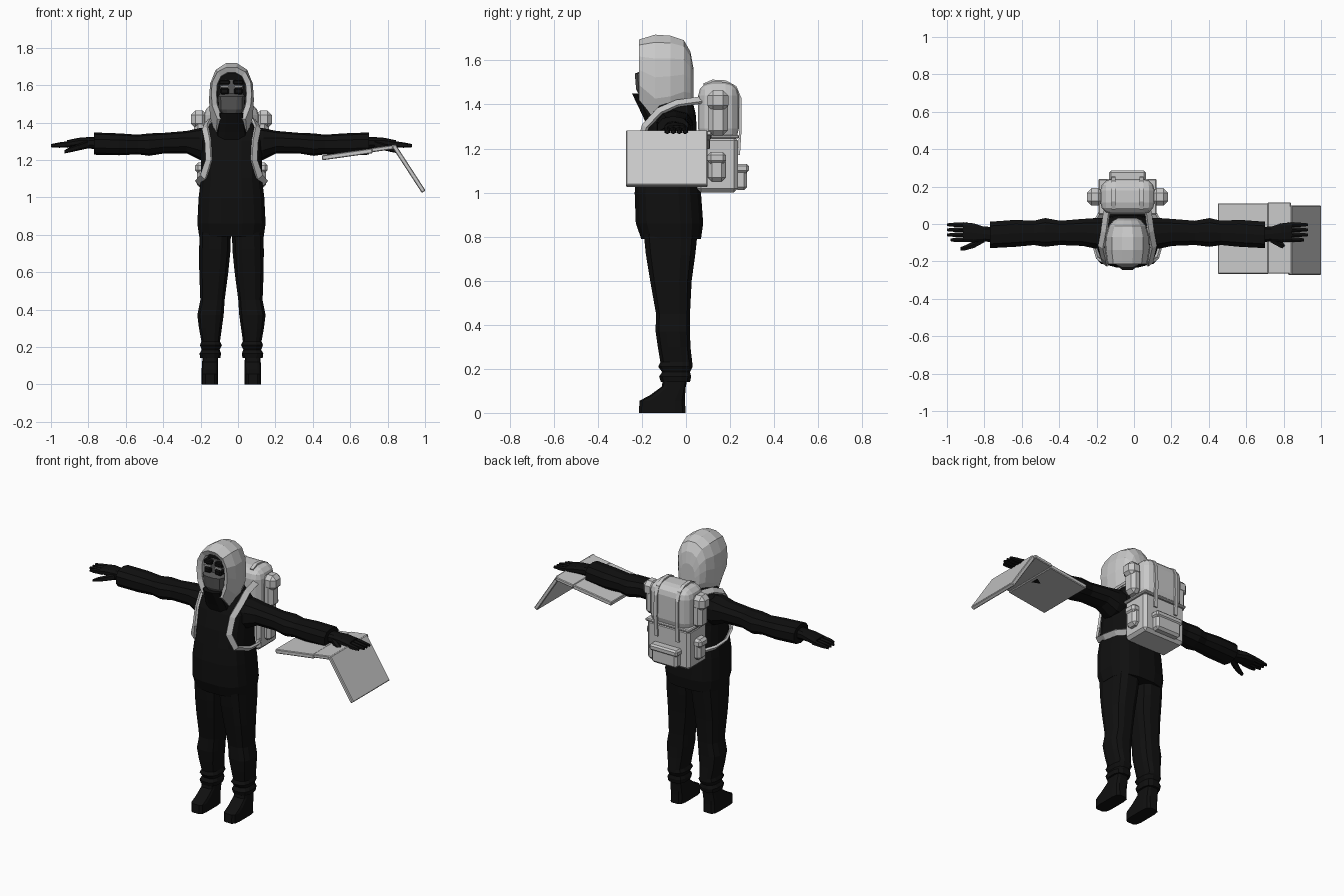
import bpy, bmesh, math
from mathutils import Vector, Matrix

if "Cube" in bpy.data.objects:
    bpy.data.objects.remove(bpy.data.objects["Cube"], do_unlink=True)

CX = -0.035          # body centre line
SIDES = ((1, "left"), (-1, "right"))


def material(name, value):
    m = bpy.data.materials.new(name)
    colour = (value, value, value, 1)
    m.diffuse_color = colour
    m.use_nodes = True
    bsdf = m.node_tree.nodes["Principled BSDF"]
    bsdf.inputs["Base Color"].default_value = colour
    bsdf.inputs["Roughness"].default_value = 0.9
    return m


BLACK = material("black cloth", 0.005)
LIGHT = material("light grey canvas", 0.58)
GREY = material("dark grey mask", 0.09)
WHITE = material("pale eyes", 0.7)


def finish(name, bm, *mats):
    bmesh.ops.recalc_face_normals(bm, faces=bm.faces)
    mesh = bpy.data.meshes.new(name)
    bm.to_mesh(mesh)
    bm.free()
    for m in mats:
        mesh.materials.append(m)
    ob = bpy.data.objects.new(name, mesh)
    bpy.context.collection.objects.link(ob)
    return ob


def skin(name, rings, *mats):
    """Join closed rings of points and cap both ends."""
    bm = bmesh.new()
    rows = [[bm.verts.new(p) for p in ring] for ring in rings]
    n = len(rows[0])
    for a, b in zip(rows, rows[1:]):
        for i in range(n):
            j = (i + 1) % n
            bm.faces.new((a[i], a[j], b[j], b[i]))
    first = bm.faces.new(rows[0])
    bm.faces.new(rows[-1])
    first.material_index = len(mats) - 1
    return finish(name, bm, *mats)


def rounded(a0, a1, b0, b1, n, power):
    pts = []
    for i in range(n):
        t = math.tau * (i + 0.5) / n
        c, s = math.cos(t), math.sin(t)
        u = math.copysign(abs(c) ** power, c)
        v = math.copysign(abs(s) ** power, s)
        pts.append(((a0 + a1 + (a1 - a0) * u) / 2, (b0 + b1 + (b1 - b0) * v) / 2))
    return pts


def upright(name, rows, mat, side=1, n=12, power=0.7):
    """Rows: height, inner and outer offset from the centre line, front, back."""
    skin(name, [[(CX + side * a, b, z) for a, b in rounded(*r, n, power)]
                for z, *r in rows], mat)


def sideways(name, rows, mat, side=1, n=10, power=0.8):
    """Rows: offset from the centre line, front, back, bottom, top."""
    skin(name, [[(CX + side * d, a, b) for a, b in rounded(*r, n, power)]
                for d, *r in rows], mat)


def box(name, lo, hi, mat, bevel=0.0, tilt=0.0, segments=1):
    lo, hi = Vector(lo), Vector(hi)
    bm = bmesh.new()
    bmesh.ops.create_cube(bm, size=1)
    bmesh.ops.scale(bm, vec=hi - lo, verts=bm.verts)
    if bevel:
        bmesh.ops.bevel(bm, geom=bm.edges[:], offset=bevel, segments=segments,
                        profile=0.5, affect='EDGES')
    bmesh.ops.transform(bm, verts=bm.verts, matrix=Matrix.Translation((lo + hi) / 2)
                        @ Matrix.Rotation(tilt, 4, 'Y'))
    return finish(name, bm, mat)


def ribbon(name, path, width, centre, mat, thick=0.014):
    """Flat band along a path, facing away from a centre point."""
    bm = bmesh.new()
    path = [Vector(p) for p in path]
    pairs = []
    for i, p in enumerate(path):
        tangent = path[min(i + 1, len(path) - 1)] - path[max(i - 1, 0)]
        across = tangent.cross(p - Vector(centre)).normalized() * width / 2
        pairs.append((bm.verts.new(p - across), bm.verts.new(p + across)))
    for a, b in zip(pairs, pairs[1:]):
        bm.faces.new((a[0], a[1], b[1], b[0]))
    ob = finish(name, bm, mat)
    mod = ob.modifiers.new("thickness", 'SOLIDIFY')
    mod.thickness, mod.offset = thick, 0


# Jacket and collar
upright("jacket", [
    (0.79, -.175, .175, -.205, .07), (0.86, -.185, .185, -.23, .08),
    (1.0, -.178, .178, -.235, .07), (1.1, -.165, .165, -.225, .06),
    (1.2, -.165, .165, -.21, .05), (1.3, -.17, .17, -.185, .05),
    (1.36, -.15, .15, -.16, .045), (1.42, -.09, .09, -.15, .03)], BLACK, n=16)
upright("collar", [
    (1.28, -.1, .1, -.17, .03), (1.35, -.09, .09, -.2, .02),
    (1.45, -.072, .072, -.248, -.02)], BLACK)

for side, word in SIDES:
    # Trousers with gathered cuffs
    upright(word + "_trouser_leg", [
        (.86, .0, .17, -.2, .06), (.72, .003, .175, -.185, .045),
        (.6, .015, .174, -.165, .028), (.45, .035, .168, -.138, .02),
        (.37, .04, .184, -.14, .02), (.3, .05, .175, -.13, .022),
        (.23, .06, .162, -.118, .03), (.21, .05, .17, -.128, .032),
        (.185, .062, .16, -.11, .02), (.165, .054, .172, -.124, .025),
        (.14, .058, .168, -.115, .02)], BLACK, side)
    # Boots
    upright(word + "_boot", [
        (.17, .072, .155, -.105, .01), (.12, .07, .157, -.11, .0),
        (.08, .07, .16, -.165, -.003), (.055, .07, .16, -.213, -.003),
        (0, .07, .16, -.215, .0)], BLACK, side, power=.45)
    # Sleeve
    sideways(word + "_sleeve", [
        (.08, -.14, .035, 1.2, 1.38), (.17, -.135, .035, 1.2, 1.37),
        (.24, -.12, .03, 1.235, 1.355), (.36, -.115, .02, 1.235, 1.345),
        (.44, -.125, .035, 1.222, 1.342), (.5, -.115, .02, 1.23, 1.335),
        (.6, -.125, .025, 1.225, 1.342), (.735, -.132, .015, 1.228, 1.347)],
        BLACK, side)
    # Hand, fingers and thumb
    sideways(word + "_palm", [
        (.7, -.1, -.015, 1.255, 1.325), (.77, -.095, -.012, 1.262, 1.322),
        (.82, -.1, .005, 1.268, 1.318), (.88, -.098, .012, 1.265, 1.305)],
        BLACK, side)
    for k in range(4):
        y = -.098 + k * .027
        tip = .945 if k == 0 else .965
        sideways(f"{word}_finger_{k + 1}", [
            (.86, y, y + .028, 1.268, 1.302), (.92, y, y + .026, 1.265, 1.294),
            (tip, y + .005, y + .021, 1.268, 1.285)], BLACK, side, n=6)
    sideways(word + "_thumb", [
        (.765, -.1, -.06, 1.262, 1.305), (.82, -.13, -.088, 1.25, 1.285),
        (.865, -.142, -.112, 1.24, 1.268), (.892, -.142, -.122, 1.235, 1.252)],
        BLACK, side, n=6)
    # Shoulder strap, passing over the chest and under the arm
    ribbon(word + "_shoulder_strap", [(CX + side * d, y, z) for d, y, z in (
        (.11, .07, 1.42), (.125, -.04, 1.405), (.14, -.12, 1.37), (.125, -.185, 1.3),
        (.12, -.212, 1.2), (.15, -.185, 1.11), (.178, -.09, 1.08),
        (.172, .0, 1.07), (.13, .07, 1.06))], .036, (CX, -.06, 1.24), LIGHT)

# Hood, with a rim around a dark opening
ARCH = ((-.7, 0), (-.95, .25), (-1, .5), (-.95, .72), (-.7, .91), (-.25, 1))
ARCH += tuple((-u, v) for u, v in reversed(ARCH))
skin("hood", [[(CX + u * w, y, lo + v * (hi - lo)) for u, v in ARCH]
              for y, w, lo, hi in (
    (-.165, .078, 1.45, 1.665), (-.2, .08, 1.44, 1.668), (-.213, .108, 1.42, 1.695),
    (-.14, .12, 1.33, 1.717), (-.07, .118, 1.345, 1.712), (-.01, .1, 1.38, 1.692),
    (.02, .075, 1.39, 1.64), (.033, .05, 1.41, 1.57))], LIGHT, BLACK)

# Face: mask, brow band, goggles and eyes
upright("face_mask", [
    (1.445, -.05, .05, -.215, -.1), (1.47, -.07, .07, -.228, -.1),
    (1.54, -.074, .074, -.234, -.1), (1.555, -.06, .06, -.2, -.1)], GREY)
upright("brow_band", [(1.55, -.066, .066, -.195, -.1), (1.61, -.062, .062, -.192, -.1),
                      (1.63, -.04, .04, -.18, -.1)], GREY)
for side, word in SIDES:
    x = CX + side * .037
    box(word + "_goggle", (x - .024, -.21, 1.55), (x + .024, -.16, 1.585), BLACK, .008)
    box(word + "_eye", (x - .022, -.206, 1.589), (x + .022, -.197, 1.597), WHITE)
    box(word + "_brow", (x - .028, -.204, 1.603), (x + .028, -.17, 1.628), BLACK, .005)

# Backpack
box("backpack_base", (-.185, .05, 1.0), (.115, .235, 1.255), LIGHT, .018)
box("backpack_top", (-.18, .055, 1.23), (.11, .24, 1.5), LIGHT, .06, segments=3)
box("backpack_seam", (-.19, .05, 1.245), (.12, .241, 1.262), LIGHT, .005)
box("back_pocket", (-.125, .22, 1.012), (.055, .278, 1.12), LIGHT, .014)
box("back_pocket_flap", (-.133, .22, 1.09), (.063, .285, 1.13), LIGHT, .01)
for side, word in SIDES:
    def pouch(name, d0, d1, y0, y1, z0, z1, bevel):
        xs = sorted((CX + side * d0, CX + side * d1))
        box(f"{word}_{name}", (xs[0], y0, z0), (xs[1], y1, z1), LIGHT, bevel)
    pouch("upper_pouch", .13, .2, .1, .19, 1.26, 1.43, .022)
    pouch("upper_pouch_flap", .13, .217, .098, .192, 1.37, 1.465, .025)
    pouch("lower_pouch", .13, .185, .1, .18, 1.05, 1.18, .018)
    pouch("lower_pouch_flap", .13, .194, .098, .182, 1.13, 1.185, .015)
    # Lid straps over the top and down the back
    x = CX + side * .075
    ribbon(word + "_lid_strap", [(x, y, z) for y, z in (
        (.08, 1.49), (.12, 1.508), (.18, 1.505), (.225, 1.48), (.246, 1.43),
        (.248, 1.3), (.24, 1.17))], .022, (x, .12, 1.3), LIGHT, .01)

# Folding computer resting at the left hand
box("computer_base", (.448, -.267, 1.217), (.72, .11, 1.243), LIGHT, .004, math.radians(-8))
box("computer_hinge_deck", (.715, -.265, 1.25), (.84, .115, 1.272), LIGHT, .004,
    math.radians(-8))
box("computer_screen", (.765, -.272, 1.142), (1.06, .098, 1.166), LIGHT, .004,
    math.radians(57))
